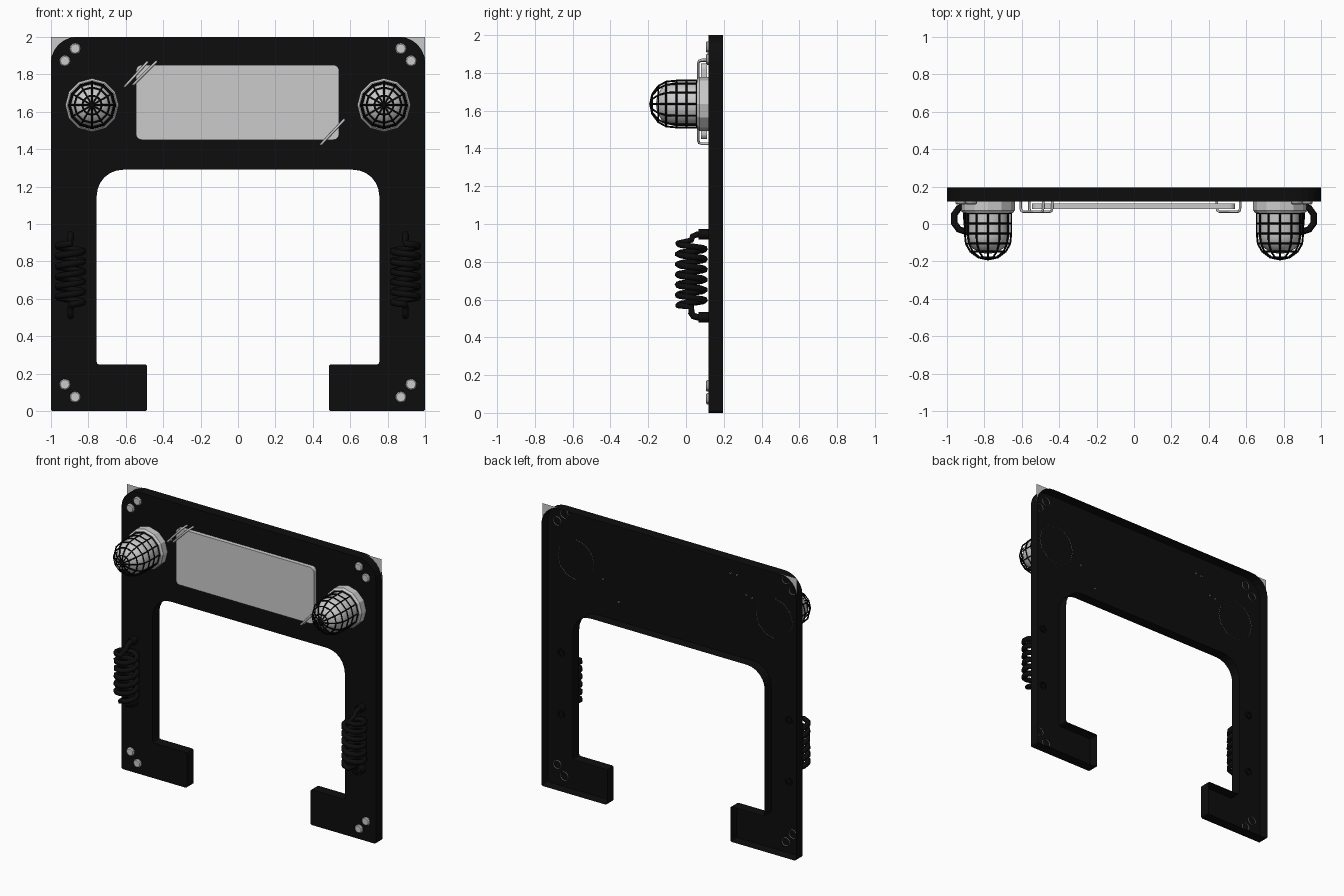
import bpy, bmesh
from math import sin, cos, pi, radians
from mathutils import Vector

if "Cube" in bpy.data.objects:
    bpy.data.objects.remove(bpy.data.objects["Cube"])

black = bpy.data.materials.new("black_metal")
black.diffuse_color = (0.004, 0.004, 0.004, 1)
black.use_nodes = True
black.node_tree.nodes["Principled BSDF"].inputs["Base Color"].default_value = black.diffuse_color


def add_mesh(name, bm, mat=None, smooth=None):
    me = bpy.data.meshes.new(name)
    bm.to_mesh(me)
    bm.free()
    ob = bpy.data.objects.new(name, me)
    bpy.context.collection.objects.link(ob)
    if mat:
        me.materials.append(mat)
    if smooth:
        bpy.ops.object.select_all(action='DESELECT')
        ob.select_set(True)
        bpy.context.view_layer.objects.active = ob
        bpy.ops.object.shade_smooth_by_angle(angle=radians(smooth))
    return ob


def arc_corner(a, p, b, r, n):
    """Points rounding corner p between neighbours a and b."""
    a, p, b = Vector(a), Vector(p), Vector(b)
    u, v = (a - p).normalized(), (b - p).normalized()
    c = p + (u + v) * r
    return [c - v * r * cos(t) - u * r * sin(t)
            for t in (pi / 2 * i / n for i in range(n + 1))]


def rounded(points):
    out = []
    for i, (x, z, r, n) in enumerate(points):
        a, b = points[i - 1], points[(i + 1) % len(points)]
        out += arc_corner(a[:2], (x, z), b[:2], r, n)
    return out


def shell(name, outline, y_front, y_back, bevel, mat=None):
    """Bevelled front face with side walls, open at the back."""
    bm = bmesh.new()
    f = bm.faces.new([bm.verts.new((p.x, y_front + bevel, p.y)) for p in outline])
    rim = list(f.edges)
    bmesh.ops.inset_region(bm, faces=[f], thickness=bevel, use_even_offset=True)
    for v in f.verts:
        v.co.y = y_front
    rim = [e for e in bm.edges if e.is_boundary]
    new = bmesh.ops.extrude_edge_only(bm, edges=rim)["geom"]
    for v in new:
        if isinstance(v, bmesh.types.BMVert):
            v.co.y = y_back
    bmesh.ops.recalc_face_normals(bm, faces=bm.faces)
    big = max(bm.faces, key=lambda q: q.calc_area())
    if big.normal.y > 0:
        bmesh.ops.reverse_faces(bm, faces=bm.faces)
    return add_mesh(name, bm, mat)


def lathe(name, x, z, profile, n, smooth=None):
    """Revolve (radius, y) pairs around a front-to-back axis."""
    bm = bmesh.new()
    rings = []
    for r, y in profile:
        k = n if r > 0 else 1
        rings.append([bm.verts.new((x + r * cos(2 * pi * i / n), y,
                                    z + r * sin(2 * pi * i / n))) for i in range(k)])
    for a, b in zip(rings, rings[1:]):
        for i in range(n):
            j = (i + 1) % n
            if len(b) == 1:
                bm.faces.new((a[i], a[j], b[0]))
            else:
                bm.faces.new((a[i], a[j], b[j], b[i]))
    return add_mesh(name, bm, None, smooth)


def tubes(name, paths, radius, res=1, mat=None):
    """Round wires along (points, closed) paths, as one mesh."""
    cu = bpy.data.curves.new(name, 'CURVE')
    cu.dimensions = '3D'
    cu.bevel_depth, cu.bevel_resolution = radius, res
    for pts, closed in paths:
        sp = cu.splines.new('POLY')
        sp.points.add(len(pts) - 1)
        for q, p in zip(sp.points, pts):
            q.co = (*p, 1)
        sp.use_cyclic_u = closed
        sp.use_smooth = True
    ob = bpy.data.objects.new(name, cu)
    bpy.context.collection.objects.link(ob)
    if mat:
        cu.materials.append(mat)
    bpy.ops.object.select_all(action='DESELECT')
    ob.select_set(True)
    bpy.context.view_layer.objects.active = ob
    bpy.ops.object.convert(target='MESH')
    return bpy.context.object


# Frame: hollow-backed arch with inward feet
left = [(-1, 0, .012, 2), (-.485, 0, .012, 2), (-.485, .25, .012, 2),
        (-.755, .25, .012, 2), (-.755, 1.29, .14, 6)]
right = [(-x, z, r, n) for x, z, r, n in reversed(left)]
frame = left + right + [(1, 2, .14, 6), (-1, 2, .14, 6)]
shell("frame_panel", rounded(frame), .12, .195, .008, black)

# Front plate in the header
plate = [(-.545, 1.45, .03, 4), (.54, 1.45, .03, 4),
         (.54, 1.85, .03, 4), (-.545, 1.85, .03, 4)]
shell("header_plate", rounded(plate), .08, .11, .005)

# Bent guard bars across the plate corners
bars = [((-.605, 1.735), (-.485, 1.865)), ((-.56, 1.745), (-.437, 1.868)),
        ((.443, 1.425), (.567, 1.557))]
for i, (a, b) in enumerate(bars):
    a, b = Vector(a), Vector(b)
    path = [(0, .125), (0, .083), (.03, .07), (.1, .066),
            (.9, .066), (.97, .07), (1, .083), (1, .125)]
    pts = [(a.lerp(b, t).x, y, a.lerp(b, t).y) for t, y in path]
    tubes(f"guard_bar_{i + 1}", [(pts, False)], .007)

for s, side in ((-1, "left"), (1, "right")):
    # Small grey filler behind each rounded top corner
    bm = bmesh.new()
    pts = [Vector((s, 2))] + arc_corner((s, 0), (s, 2), (0, 2), .14, 6)
    vs = [bm.verts.new((p.x, .18, p.y)) for p in pts]
    for i in range(1, len(vs) - 1):
        bm.faces.new((vs[0], vs[i], vs[i + 1]))
    add_mesh(f"corner_filler_{side}", bm)

    # Screws
    for i, (x, z) in enumerate([(.87, 1.937), (.925, 1.872), (.925, .143), (.87, .075)]):
        lathe(f"screw_{side}_{i + 1}", s * x, z,
              [(.03, .127), (.03, .111), (.024, .105), (0, .105)], 12, 30)

    # Lamp: collar, domed lens and wire cage
    lx, lz = s * .78, 1.635
    lathe(f"lamp_collar_{side}", lx, lz,
          [(.143, .123), (.143, .072), (.132, .058), (0, .058)], 12)
    dome = [(.116 * cos(radians(t)), -.06 - .1 * sin(radians(t))) for t in (0, 22, 45, 67)]
    lathe(f"lamp_lens_{side}", lx, lz, [(.116, .058)] + dome + [(0, -.16)], 16, 40)

    prof = [(.124, .058), (.124, .003), (.124, -.05)]
    prof += [(.124 * cos(radians(t)), -.07 - .12 * sin(radians(t))) for t in (17, 40, 65, 90)]

    def spoke(k, r, y):
        return (lx + r * cos(pi * k / 6), y, lz + r * sin(pi * k / 6))
    wires = [([spoke(k, r, y) for r, y in prof], False) for k in range(12)]
    wires += [([spoke(k, r, y) for k in range(12)], True) for r, y in prof[:-1]]
    tubes(f"lamp_cage_{side}", wires, .005, 0, black)

    # Coiled cable with ends hooked into the frame
    cx, cy, turns, steps = s * .895, .028, 6, 10
    pts = [(cx, .125, .945), (cx, .06, .945), (cx, .035, .935), (cx, .028, .915)]
    for i in range(turns * steps + 1):
        a = 2 * pi * i / steps
        pts.append((cx + s * .07 * sin(a), cy - .07 * cos(a), .895 - .325 * i / (turns * steps)))
    pts += [(cx, .028, .56), (cx, .028, .53), (cx, .04, .512), (cx, .06, .507), (cx, .125, .507)]
    tubes(f"coiled_cable_{side}", [(pts, False)], .018, 1, black)
    for i, z in enumerate((.945, .507)):
        tubes(f"cable_socket_{side}_{i + 1}", [([(cx, .125, z), (cx, .065, z)], False)],
              .028, 2, black).data.name = "cable_socket"
